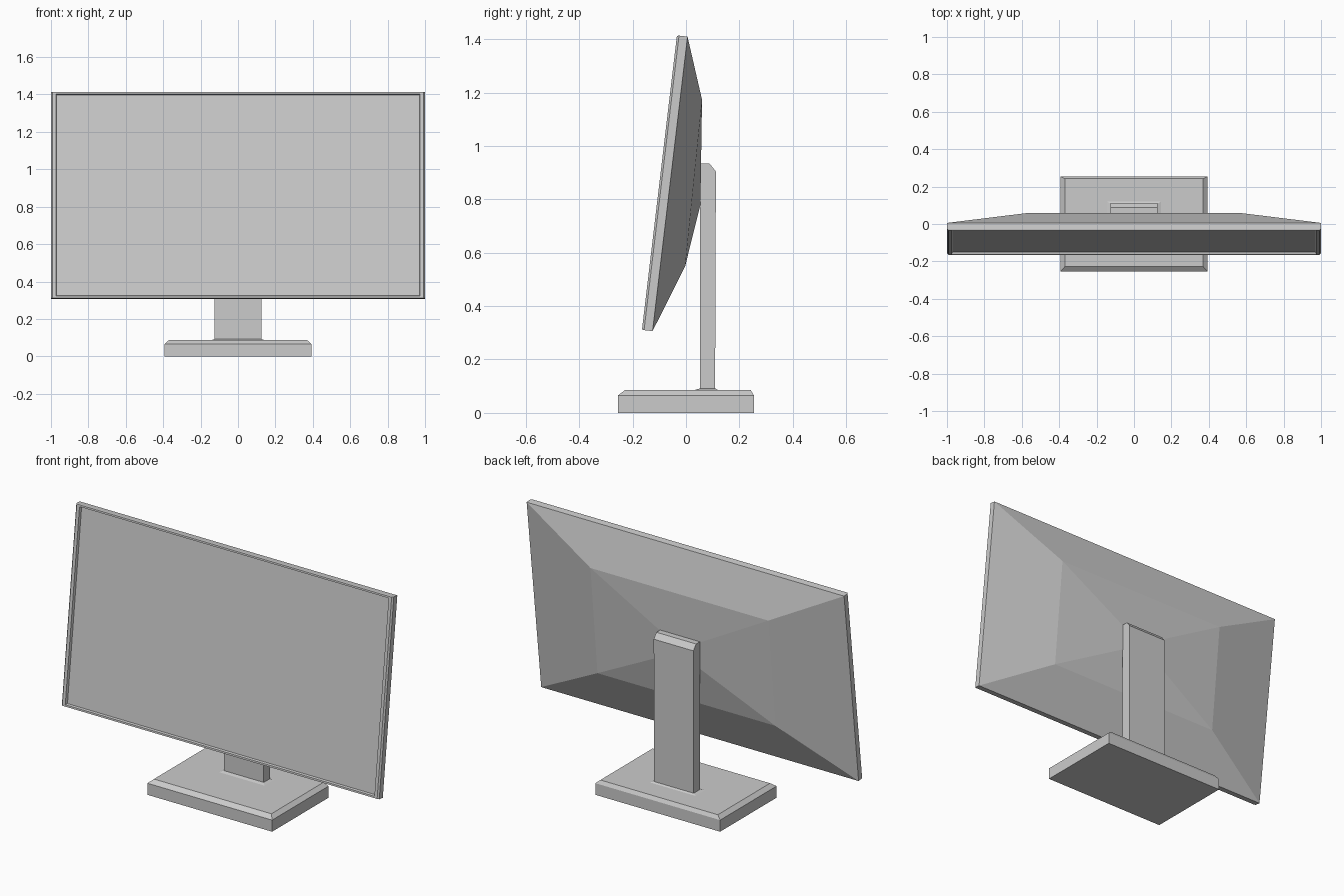
import bpy
from mathutils import Vector

if "Cube" in bpy.data.objects:
    bpy.data.objects.remove(bpy.data.objects["Cube"])


def loft(name, rings, cap_start=True, cap_end=True):
    """Skin a stack of four-sided rings into a flat-shaded object."""
    verts = [v for ring in rings for v in ring]
    faces = []
    for r in range(len(rings) - 1):
        a, b = r * 4, r * 4 + 4
        for i in range(4):
            j = (i + 1) % 4
            faces.append((a + i, a + j, b + j, b + i))
    if cap_start:
        faces.append((3, 2, 1, 0))
    if cap_end:
        n = len(verts) - 4
        faces.append((n, n + 1, n + 2, n + 3))
    mesh = bpy.data.meshes.new(name)
    mesh.from_pydata(verts, [], faces)
    mesh.update()
    obj = bpy.data.objects.new(name, mesh)
    bpy.context.collection.objects.link(obj)
    return obj


def level(x, y0, y1, z):
    """Horizontal rectangle, mirrored in x."""
    return [(-x, y0, z), (x, y0, z), (x, y1, z), (-x, y1, z)]


def upright(x, bottom, top):
    """Upright rectangle, mirrored in x, from (y, z) bottom to (y, z) top."""
    return [(x, *bottom), (-x, *bottom), (-x, *top), (x, *top)]


# Tilted screen frame: bottom and top of the front face in (y, z)
LOW, HIGH = Vector((-0.165, 0.311)), Vector((-0.034, 1.414))
UP = (HIGH - LOW).normalized()
BACK = Vector((UP.y, -UP.x))


def tilted(x, inset, depth):
    """Rectangle parallel to the screen, inset at top and bottom."""
    return upright(x, LOW + UP * inset + BACK * depth,
                   HIGH - UP * inset + BACK * depth)


# Base plate with sloped top edges
loft("base_plate", [
    level(0.393, -0.254, 0.254, 0.0),
    level(0.393, -0.254, 0.254, 0.066),
    level(0.37, -0.228, 0.242, 0.086),
])

# Neck with flared foot and a chamfered back top edge
loft("stand_neck", [
    level(0.15, 0.027, 0.123, 0.084),
    level(0.125, 0.053, 0.109, 0.092),
    level(0.125, 0.053, 0.112, 0.904),
    level(0.125, 0.053, 0.088, 0.934),
])

# Housing: recess, bezel, rim, then the faceted back
loft("monitor_housing", [
    tilted(0.97, 0.016, 0.014),
    tilted(0.974, 0.012, 0.0),
    tilted(0.992, 0.002, 0.0),
    tilted(1.0, 0.0, 0.008),
    tilted(1.0, 0.0, 0.04),
    upright(0.56, (-0.003, 0.55), (0.06, 1.173)),
    upright(0.125, (0.054, 0.78), (0.054, 0.93)),
], cap_start=False)

# Display panel set into the recess
loft("display_panel", [tilted(0.97, 0.016, 0.014)], cap_end=False)
